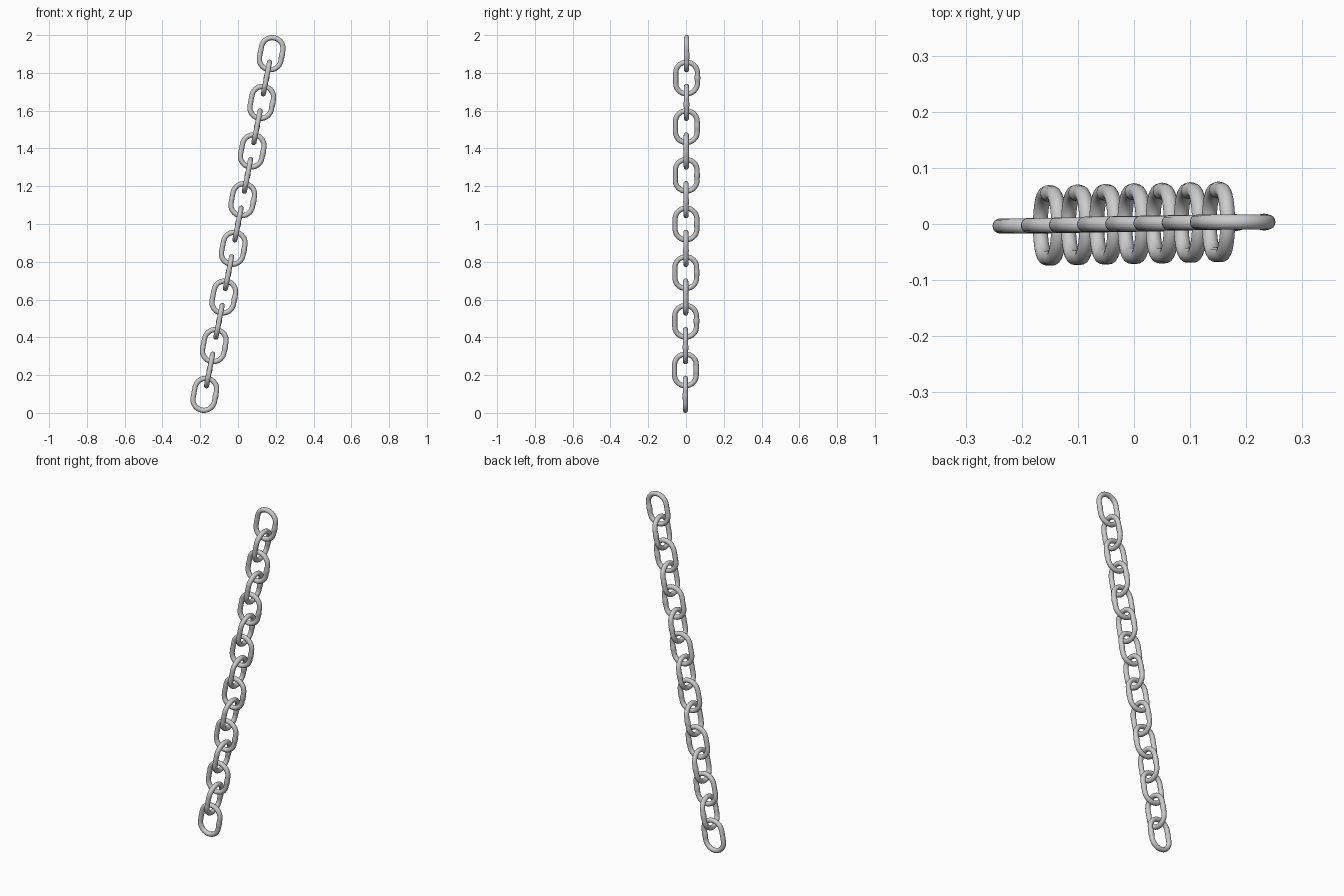
import bpy, math
from mathutils import Matrix, Vector

if "Cube" in bpy.data.objects:
    bpy.data.objects.remove(bpy.data.objects["Cube"])

N_LINKS = 15
WIRE = 0.0135          # wire radius
BEND = 0.071 - WIRE    # centreline radius of the rounded ends
HALF = 0.028           # half length of the straight sides
SIDES = 16


def link_path():
    """Stadium centreline in the XZ plane: (point, outward normal, wire radius)."""
    path = []
    for centre, start in ((HALF, 0), (-HALF, math.pi)):
        for i in range(17):
            a = start + math.pi * i / 16
            n = Vector((math.cos(a), 0, math.sin(a)))
            path.append((Vector((0, 0, centre)) + n * BEND, n, WIRE))
    # slight weld swelling halfway along one straight side
    n = Vector((1, 0, 0))
    for z, r in ((-0.018, 1.0), (-0.010, 1.10), (0, 1.13), (0.010, 1.10), (0.018, 1.0)):
        path.append((Vector((BEND, 0, z)), n, WIRE * r))
    return path


def link_mesh():
    verts, faces = [], []
    path = link_path()
    m = len(path)
    for p, n, r in path:
        for j in range(SIDES):
            b = 2 * math.pi * j / SIDES
            verts.append(p + n * (r * math.cos(b)) + Vector((0, r * math.sin(b), 0)))
    for i in range(m):
        for j in range(SIDES):
            k, l = (i + 1) % m, (j + 1) % SIDES
            faces.append((i * SIDES + j, i * SIDES + l, k * SIDES + l, k * SIDES + j))
    mesh = bpy.data.meshes.new("chain_link")
    mesh.from_pydata(verts, [], faces)
    mesh.polygons.foreach_set("use_smooth", [True] * len(faces))
    mesh.update()
    return mesh


# leaning chain, every second link turned a quarter
mesh = link_mesh()
step = Vector((0.0251, 0.0005, 0.1288))
lean = Matrix.Rotation(math.atan2(step.x, step.z), 4, 'Y')
for i in range(N_LINKS):
    link = bpy.data.objects.new(f"chain_link_{i + 1:02d}", mesh)
    bpy.context.collection.objects.link(link)
    turn = Matrix.Rotation(math.pi / 2 * (i % 2), 4, 'Z')
    pos = Vector((0, 0, 1)) + step * (i - (N_LINKS - 1) / 2)
    link.matrix_world = Matrix.Translation(pos) @ lean @ turn

# make the face normals point outward
import bmesh
bm = bmesh.new()
bm.from_mesh(mesh)
bmesh.ops.recalc_face_normals(bm, faces=bm.faces)
bm.to_mesh(mesh)
bm.free()
